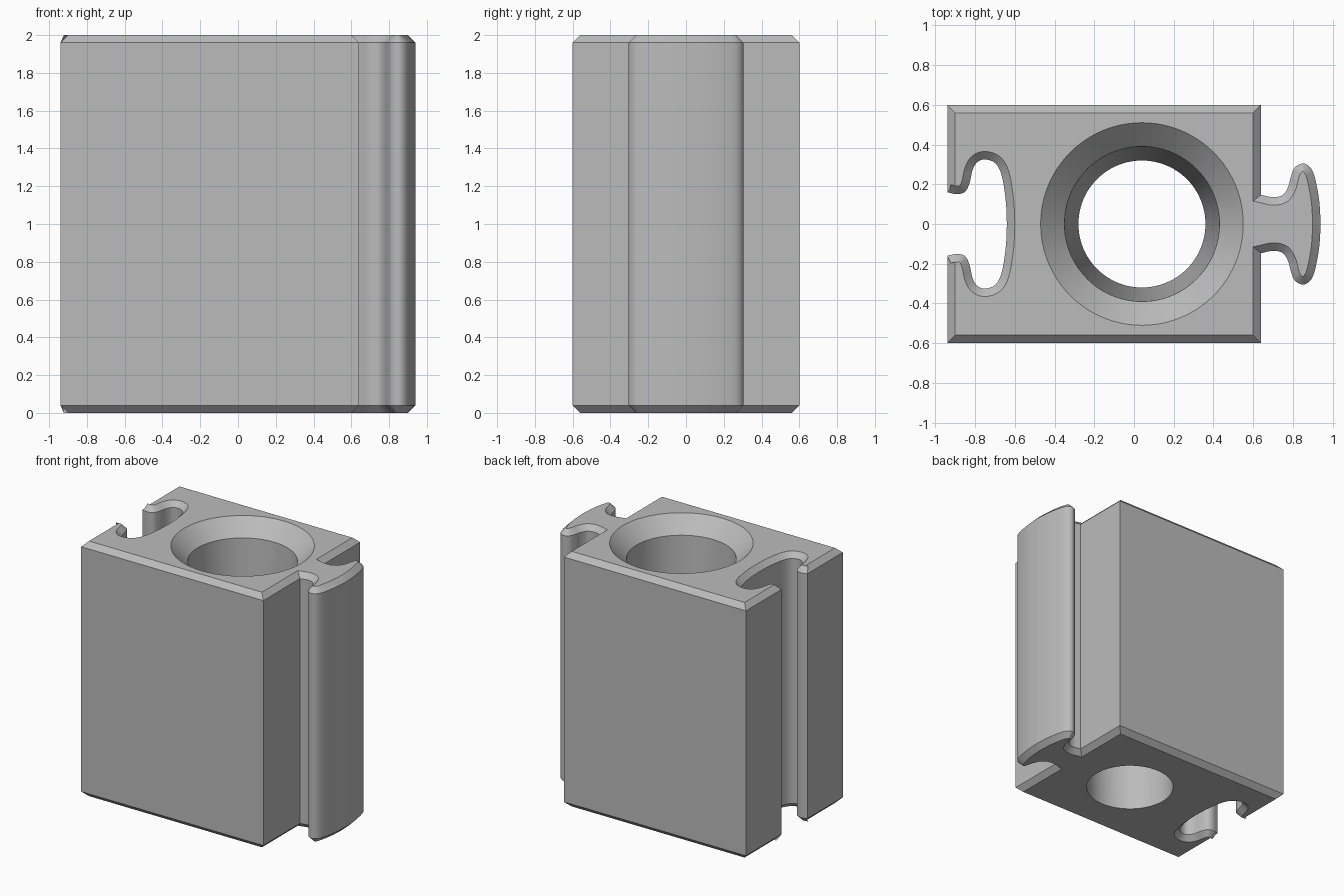
import bpy, bmesh
from math import cos, sin, tau, radians
from mathutils import Vector

if "Cube" in bpy.data.objects:
    bpy.data.objects.remove(bpy.data.objects["Cube"])

HEIGHT, CHAMFER, HOLE_X = 2.0, 0.04, 0.04

grey = bpy.data.materials.new("plain grey")
grey.use_nodes = True
grey.diffuse_color = (0.5, 0.5, 0.5, 1)
grey.node_tree.nodes["Principled BSDF"].inputs["Base Color"].default_value = grey.diffuse_color


def smooth_curve(points, steps=6):
    """Catmull-Rom curve through the points."""
    p = [Vector(q) for q in points]
    p = [2 * p[0] - p[1]] + p + [2 * p[-1] - p[-2]]
    out = []
    for a, b, c, d in zip(p, p[1:], p[2:], p[3:]):
        for i in range(steps):
            t = i / steps
            out.append(0.5 * (2 * b + (c - a) * t + (2 * a - 5 * b + 4 * c - d) * t**2
                              + (3 * b - a - 3 * c + d) * t**3))
    return out + [p[-2]]


def mirrored(half):
    """Half curve ending on the centre line, completed across y = 0."""
    return half + [Vector((q.x, -q.y)) for q in reversed(half[:-1])]


def inset(loop, dist):
    """Mitred inward offset of a counter-clockwise outline."""
    out = []
    for i, q in enumerate(loop):
        e1 = (q - loop[i - 1]).normalized()
        e2 = (loop[(i + 1) % len(loop)] - q).normalized()
        n1, n2 = Vector((-e1.y, e1.x)), Vector((-e2.y, e2.x))
        out.append(q + (n1 + n2) * dist / (1 + n1.dot(n2)))
    return out


def loft(name, levels):
    """Closed solid through matching outlines, each given as (z, outline)."""
    bm = bmesh.new()
    rings = [[bm.verts.new((q.x, q.y, z)) for q in loop] for z, loop in levels]
    n = len(rings[0])
    for low, high in zip(rings, rings[1:]):
        for i in range(n):
            j = (i + 1) % n
            bm.faces.new((low[i], low[j], high[j], high[i]))
    bm.faces.new(rings[0][::-1])
    bm.faces.new(rings[-1])
    bmesh.ops.recalc_face_normals(bm, faces=bm.faces)
    mesh = bpy.data.meshes.new(name)
    bm.to_mesh(mesh)
    bm.free()
    mesh.materials.append(grey)
    obj = bpy.data.objects.new(name, mesh)
    bpy.context.collection.objects.link(obj)
    return obj


# Interlocking rail on the +x side and matching slot on the -x side
rail = mirrored(smooth_curve([(0.64, -0.147), (0.70, -0.135), (0.75, -0.147), (0.777, -0.19),
                              (0.79, -0.24), (0.81, -0.285), (0.85, -0.305), (0.887, -0.285),
                              (0.91, -0.235), (0.932, -0.12), (0.94, 0)]))
slot = mirrored(smooth_curve([(-0.94, 0.16), (-0.89, 0.15), (-0.85, 0.163), (-0.828, 0.205),
                              (-0.813, 0.27), (-0.79, 0.31), (-0.75, 0.325), (-0.697, 0.305),
                              (-0.665, 0.24), (-0.645, 0.11), (-0.64, 0)]))
corner = lambda x, y: [Vector((x, y))]
outline = (corner(-0.94, -0.6) + corner(0.64, -0.6) + rail
           + corner(0.64, 0.6) + corner(-0.94, 0.6) + slot)
top = inset(outline, CHAMFER)

# Block body with chamfered ends
block = loft("interlocking_block", [(0, top), (CHAMFER, outline),
                                    (HEIGHT - CHAMFER, outline), (HEIGHT, top)])

# Tapered, countersunk hole
circle = lambda r: [Vector((HOLE_X + r * cos(tau * i / 96), r * sin(tau * i / 96)))
                    for i in range(96)]
cutter = loft("hole_cutter", [(-0.1, circle(0.316)), (HEIGHT - 0.12, circle(0.39)),
                              (HEIGHT + 0.1, circle(0.61))])
cutter.hide_render = True
cut = block.modifiers.new("hole", "BOOLEAN")
cut.operation, cut.solver, cut.object = "DIFFERENCE", "EXACT", cutter

bpy.context.view_layer.objects.active = block
bpy.ops.object.select_all(action="DESELECT")
block.select_set(True)
bpy.ops.object.modifier_apply(modifier=cut.name)
bpy.data.objects.remove(cutter)
bpy.ops.object.shade_smooth_by_angle(angle=radians(30))
